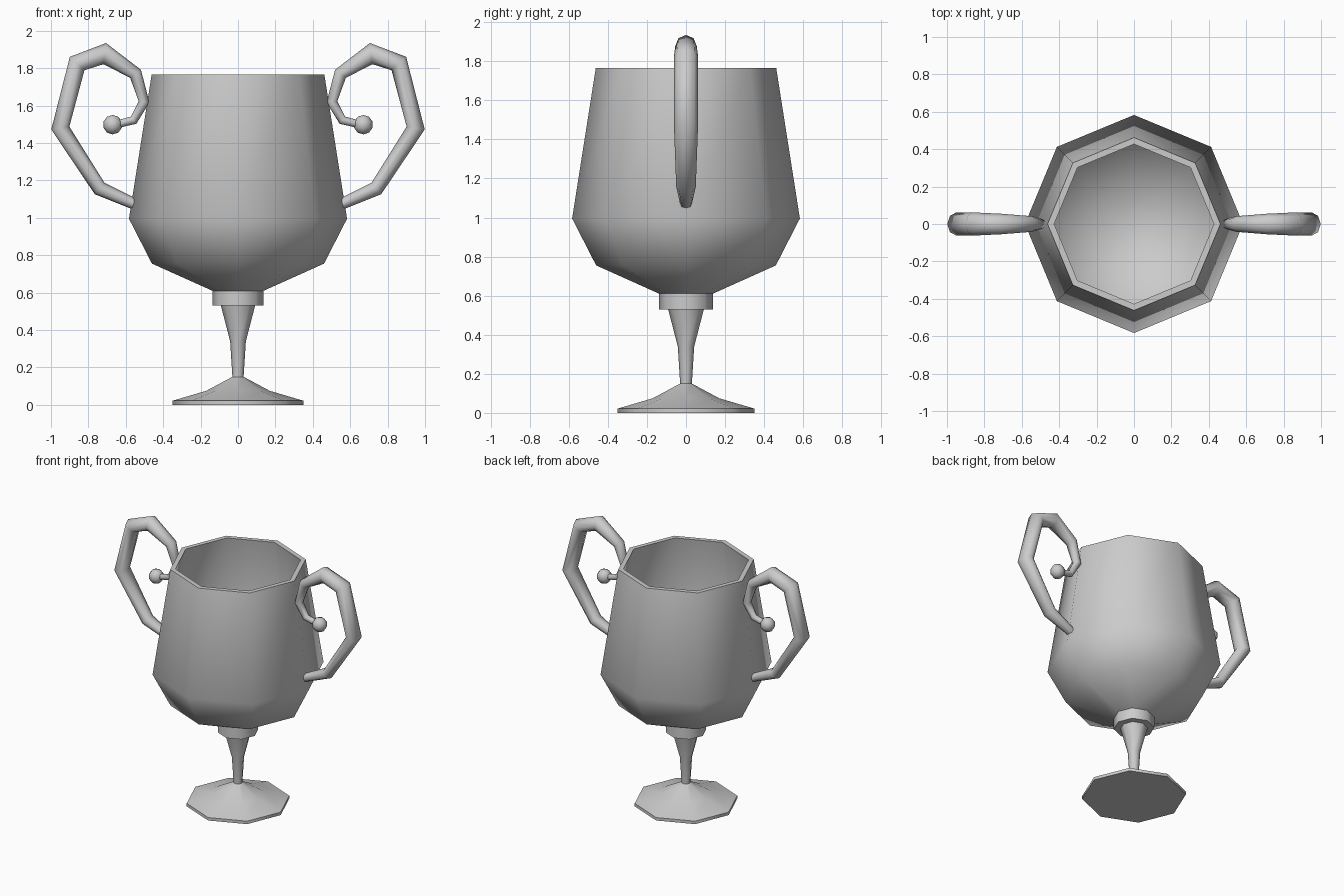
import bpy, bmesh, math
from mathutils import Vector

if "Cube" in bpy.data.objects:
    bpy.data.objects.remove(bpy.data.objects["Cube"])

SIDES = 8


def finish(name, bm, angle=50):
    bmesh.ops.recalc_face_normals(bm, faces=bm.faces)
    me = bpy.data.meshes.new(name)
    bm.to_mesh(me)
    bm.free()
    ob = bpy.data.objects.new(name, me)
    bpy.context.collection.objects.link(ob)
    bpy.ops.object.select_all(action='DESELECT')
    ob.select_set(True)
    bpy.context.view_layer.objects.active = ob
    bpy.ops.object.shade_smooth_by_angle(angle=math.radians(angle))
    return ob


def skin(bm, rings):
    # Bridge successive rings and cap both ends
    n = len(rings[0])
    for a, b in zip(rings, rings[1:]):
        for i in range(n):
            j = (i + 1) % n
            bm.faces.new((a[i], a[j], b[j], b[i]))
    bm.faces.new(rings[0])
    bm.faces.new(rings[-1])


def lathe(name, profile):
    bm = bmesh.new()
    angles = [2 * math.pi * i / SIDES for i in range(SIDES)]
    skin(bm, [[bm.verts.new((r * math.cos(a), r * math.sin(a), z)) for a in angles]
              for r, z in profile])
    return finish(name, bm)


# Bowl: outer wall, rim, then inner wall down to the floor
lathe("bowl", [(0.137, 0.53), (0.137, 0.61), (0.46, 0.755), (0.583, 0.995), (0.462, 1.765),
               (0.427, 1.765), (0.545, 1.0), (0.43, 0.785), (0.12, 0.65)])

# Stem and foot
lathe("stem_and_foot", [(0.35, 0.0), (0.35, 0.022), (0.17, 0.075), (0.03, 0.15),
                        (0.042, 0.34), (0.094, 0.54)])

# Handle path: x, z, radius in plane, half thickness along y
path = [(0.545, 1.07, 0.030, 0.030), (0.74, 1.157, 0.040, 0.050),
        (0.95, 1.48, 0.049, 0.062), (0.86, 1.825, 0.053, 0.062),
        (0.712, 1.878, 0.057, 0.055), (0.548, 1.77, 0.036, 0.042),
        (0.502, 1.62, 0.029, 0.030), (0.558, 1.522, 0.024, 0.024),
        (0.655, 1.498, 0.020, 0.020)]


def handle(name, side):
    bm = bmesh.new()
    pts = [Vector((p[0], 0, p[1])) for p in path]
    rings = []
    for i, (c, p) in enumerate(zip(pts, path)):
        before = (c - pts[max(i - 1, 0)]).normalized()
        after = (pts[min(i + 1, len(pts) - 1)] - c).normalized()
        t = (before + after).normalized()
        nrm = Vector((t.z, 0, -t.x))
        ring = []
        for k in range(SIDES):
            a = 2 * math.pi * k / SIDES
            v = c + nrm * (p[2] * math.cos(a)) + Vector((0, p[3] * math.sin(a), 0))
            ring.append(bm.verts.new((v.x * side, v.y, v.z)))
        rings.append(ring)
    skin(bm, rings)
    finish(name, bm, 60)

    # Ball at the curled tip
    bm = bmesh.new()
    bmesh.ops.create_uvsphere(bm, u_segments=8, v_segments=5, radius=0.052)
    bmesh.ops.translate(bm, verts=bm.verts, vec=(0.67 * side, 0, 1.498))
    finish(name + "_tip", bm, 60)


for label, side in (("right", 1), ("left", -1)):
    handle(label + "_handle", side)
